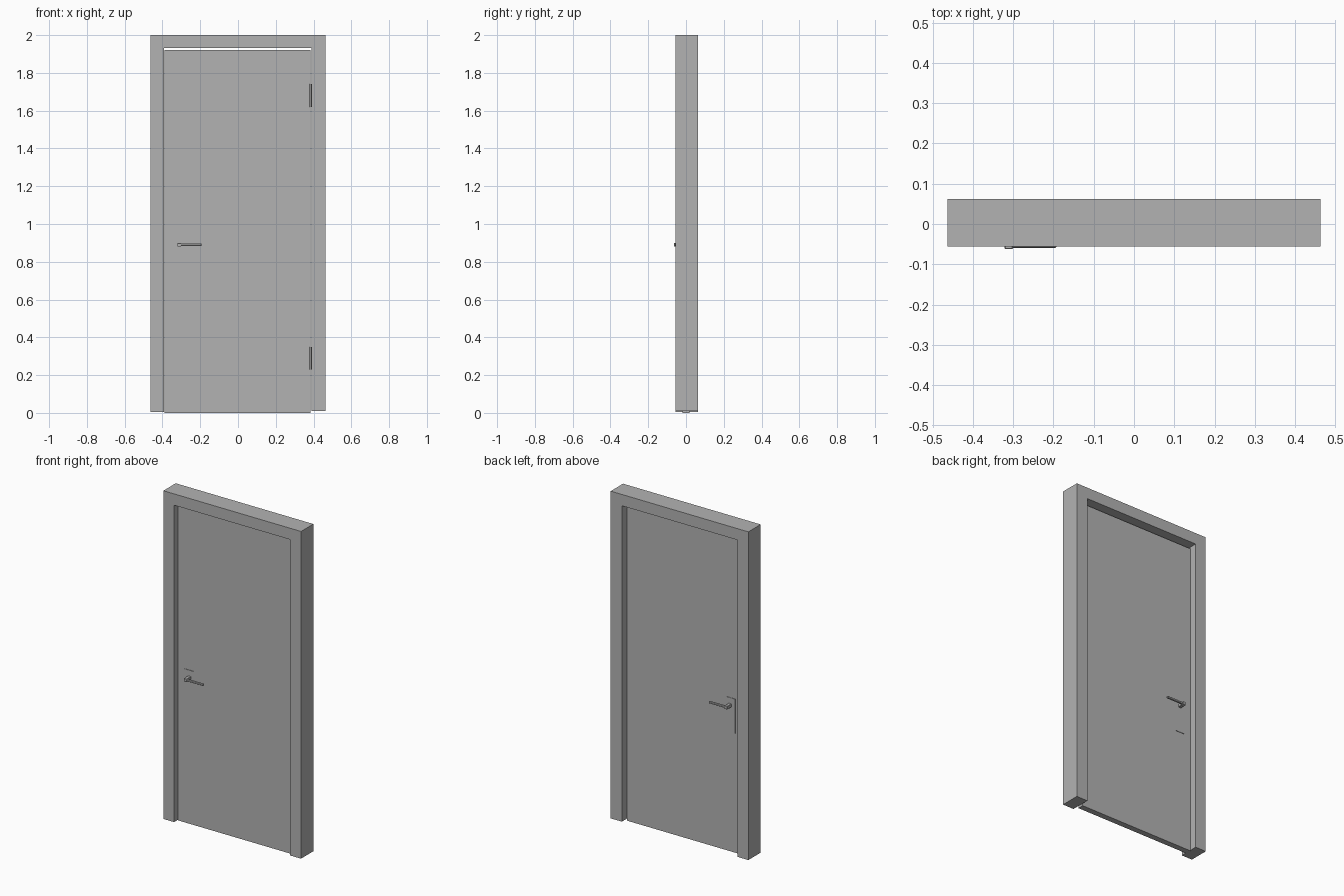
import bpy
import bmesh
from mathutils import Matrix, Vector

cube = bpy.data.objects.get("Cube")
if cube:
    bpy.data.objects.remove(cube)

# One plain grey for everything
GREY = (0.45, 0.45, 0.45, 1)
grey = bpy.data.materials.new("plain grey")
grey.use_nodes = True
grey.diffuse_color = GREY
grey.node_tree.nodes["Principled BSDF"].inputs["Base Color"].default_value = GREY


def finish(name, bm):
    bmesh.ops.recalc_face_normals(bm, faces=bm.faces)
    mesh = bpy.data.meshes.new(name)
    bm.to_mesh(mesh)
    bm.free()
    mesh.materials.append(grey)
    obj = bpy.data.objects.new(name, mesh)
    bpy.context.collection.objects.link(obj)
    return obj


def box(name, x, y, z, bevel=0):
    """Box given by its (low, high) range on each axis."""
    bm = bmesh.new()
    bmesh.ops.create_cube(bm, size=1)
    for v in bm.verts:
        v.co = Vector([(a + b) / 2 + c * (b - a)
                       for c, (a, b) in zip(v.co, (x, y, z))])
    if bevel:
        bmesh.ops.bevel(bm, geom=bm.edges[:], offset=bevel, segments=1, affect='EDGES')
    return finish(name, bm)


def cylinder(name, centre, radius, height):
    bm = bmesh.new()
    bmesh.ops.create_cone(bm, cap_ends=True, segments=12, radius1=radius,
                          radius2=radius, depth=height,
                          matrix=Matrix.Translation(centre))
    return finish(name, bm)


# Door frame: an upside-down U, extruded through the wall depth
FRONT, BACK = -0.056, 0.0625
profile = [(-0.463, 0.004), (-0.463, 2), (0.463, 2), (0.463, 0.01),
           (0.388, 0.01), (0.388, 1.931), (-0.391, 1.931), (-0.391, 0.004)]
bm = bmesh.new()
face = bm.faces.new([bm.verts.new((x, FRONT, z)) for x, z in profile])
extruded = bmesh.ops.extrude_face_region(bm, geom=[face])
moved = [g for g in extruded["geom"] if isinstance(g, bmesh.types.BMVert)]
bmesh.ops.translate(bm, verts=moved, vec=(0, BACK - FRONT, 0))
finish("door_frame", bm)

# Door leaf set midway in the frame
HALF = 0.018
box("door_leaf", (-0.39, 0.384), (-HALF, HALF), (0, 1.92))

# Handle set on both faces
for side, s in (("front", -1), ("back", 1)):
    def depth(a, b):
        return tuple(sorted((s * a, s * b)))

    box(side + "_handle_plate", (-0.345, -0.282), depth(HALF, HALF + 0.003), (0.725, 0.935))
    box(side + "_handle_stem", (-0.321, -0.301), depth(HALF, 0.0625), (0.88, 0.9), 0.002)
    box(side + "_handle_lever", (-0.305, -0.193), depth(0.047, 0.059), (0.884, 0.896), 0.002)

# Hinges in the gap on the side away from the handle
for name, z in (("lower_hinge", 0.29), ("upper_hinge", 1.68)):
    cylinder(name, (0.383, -HALF - 0.003, z), 0.005, 0.12)
